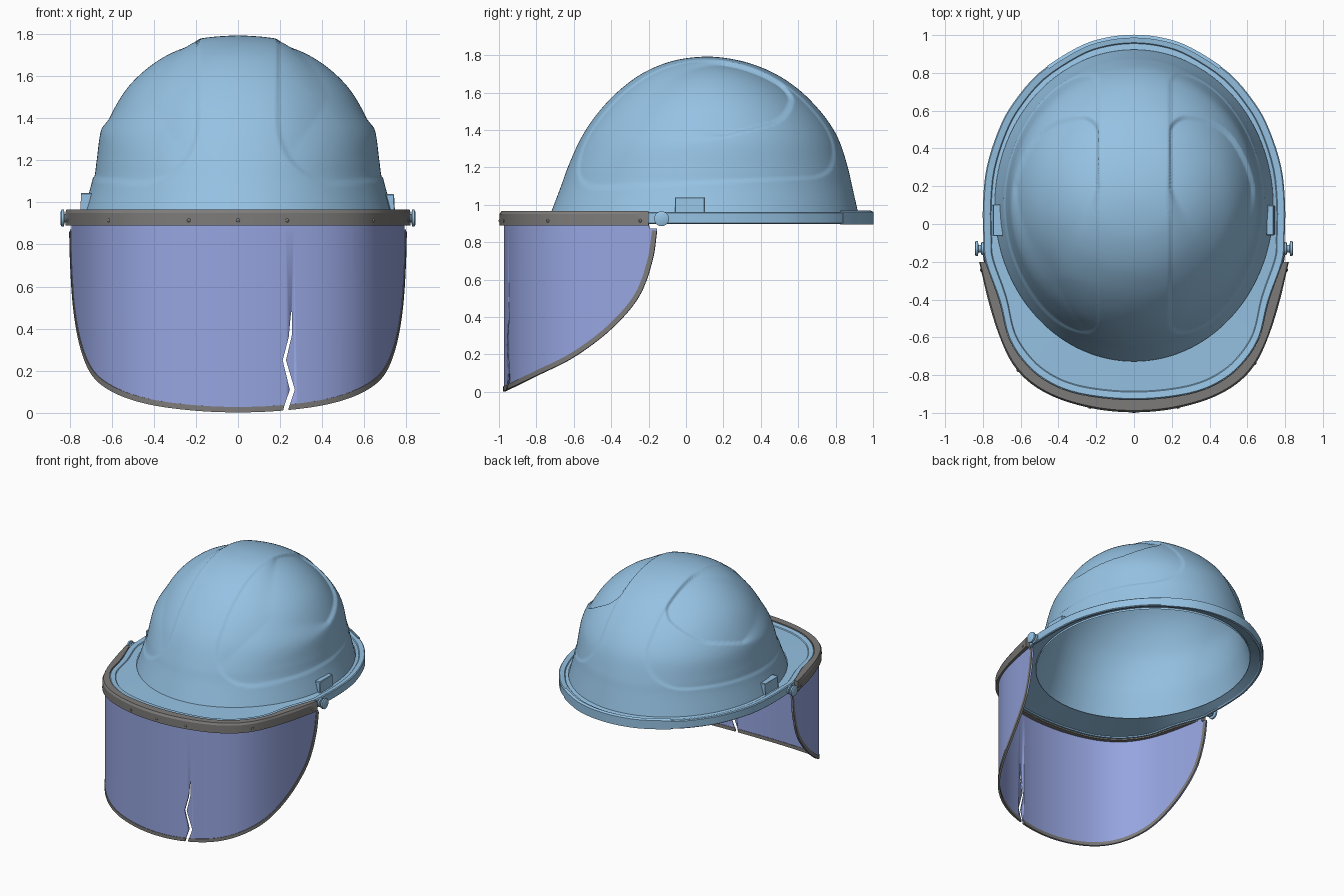
import bpy, bmesh, math
from mathutils import Vector

if "Cube" in bpy.data.objects:
    bpy.data.objects.remove(bpy.data.objects["Cube"])


def material(name, rgb):
    m = bpy.data.materials.new(name)
    m.diffuse_color = (*rgb, 1)
    m.use_nodes = True
    m.node_tree.nodes["Principled BSDF"].inputs["Base Color"].default_value = m.diffuse_color
    return m


BLUE = material("shell blue", (0.305, 0.545, 0.775))
VIOLET = material("visor violet", (0.305, 0.375, 0.745))
GREY = material("trim grey", (0.205, 0.2, 0.195))


def finish(name, bm, mat, angle=30, recalc=True):
    if recalc:
        bmesh.ops.recalc_face_normals(bm, faces=bm.faces)
    me = bpy.data.meshes.new(name)
    bm.to_mesh(me)
    bm.free()
    me.materials.append(mat)
    ob = bpy.data.objects.new(name, me)
    bpy.context.collection.objects.link(ob)
    bpy.ops.object.select_all(action='DESELECT')
    ob.select_set(True)
    bpy.context.view_layer.objects.active = ob
    bpy.ops.object.shade_smooth_by_angle(angle=math.radians(angle))
    return ob


def catmull(pts, n, after=None, closed=False):
    """Smooth curve through the points, n samples per span."""
    v = [Vector(p) for p in pts]
    if closed:
        v = [v[-1]] + v + [v[0], v[1]]
    else:
        v = [2 * v[0] - v[1]] + v
        v.append(Vector(after) if after else 2 * v[-1] - v[-2])
    out = []
    for a, b, c, d in zip(v, v[1:], v[2:], v[3:]):
        for k in range(n):
            t = k / n
            out.append(b + 0.5 * t * (c - a + t * (2 * a - 5 * b + 4 * c - d
                                                   + t * (3 * (b - c) + d - a))))
    return out if closed else out + [v[-2]]


def sweep(name, rows, mat, path_closed=False, ring_closed=True, angle=30):
    """Skin a list of cross-sections."""
    bm = bmesh.new()
    vs = [[bm.verts.new(p) for p in r] for r in rows]
    n = len(vs[0])
    for a, b in zip(vs, vs[1:] + ([vs[0]] if path_closed else [])):
        for j in range(n if ring_closed else n - 1):
            k = (j + 1) % n
            bm.faces.new((a[j], a[k], b[k], b[j]))
    if ring_closed and not path_closed:
        bm.faces.new(vs[0])
        bm.faces.new(vs[-1])
    return finish(name, bm, mat, angle)


def smooth(e0, e1, x):
    t = min(max((x - e0) / (e1 - e0), 0), 1)
    return t * t * (3 - 2 * t)


def corner(a, b, r):
    """Distance inside a rounded corner between two edges."""
    if a < r and b < r:
        return r - math.hypot(r - a, r - b)
    return min(a, b)


def mirrored(half):
    return half + [(-x, y) for x, y in reversed(half[:-1])]


# Dome: height, front y, back y, half width
LEVELS = [(.945, -.727, .923, .737), (1.1, -.668, .888, .693), (1.2, -.632, .865, .678),
          (1.34, -.57, .82, .658), (1.45, -.502, .757, .612), (1.55, -.42, .673, .55),
          (1.63, -.335, .585, .475), (1.70, -.237, .477, .382), (1.75, -.13, .36, .28),
          (1.78, -.02, .24, .165), (1.792, .115, .115, 0)]


def dome(name, per_span, segs, scale=1, drop=0, flip=False):
    rings = catmull(LEVELS, per_span, after=(1.78, .24, -.02, -.165))[:-1]
    bm = bmesh.new()
    rows = []
    for z, f, b, w in rings:
        c, h = (f + b) / 2, (b - f) / 2
        rows.append([bm.verts.new((w * scale * math.cos(t), c + h * scale * math.sin(t), z - drop))
                     for t in (2 * math.pi * i / segs for i in range(segs))])
    top = bm.verts.new((0, .115, 1.792 - drop))
    for a, b in zip(rows, rows[1:]):
        for i in range(segs):
            j = (i + 1) % segs
            bm.faces.new((a[i], a[j], b[j], b[i]))
    for i in range(segs):
        bm.faces.new((rows[-1][i], rows[-1][(i + 1) % segs], top))
    bm.normal_update()
    if flip:
        bmesh.ops.reverse_faces(bm, faces=bm.faces)
    else:
        # Recessed side panels with a deeper lobe, leaving a central ridge
        moves = []
        for v in bm.verts:
            x, y, z = abs(v.co.x), v.co.y, v.co.z
            side = x - .183
            panel = corner(side, z - 1.085 - .045 * (y + .5), .3)
            line = z - 1.25 - .256 * (y + .25)
            lobe = corner(corner(line, .58 - y, .12), side, .1)
            width = .016 + .3 * min(max((.2 - y) / .5, 0), 1)
            edge = smooth(0, .016, side) * smooth(0, width, lobe)
            moves.append((v, smooth(0, .016, panel) * (.007 + .017 * edge)))
        for v, d in moves:
            v.co -= v.normal * d
    return finish(name, bm, BLUE, 60, recalc=False)


dome("dome", 9, 320)
dome("dome_inside", 3, 64, .97, .025, True)

# Brim with a slight lip
BAND_IN = [(.787, -.2), (.712, -.41), (.66, -.61), (.565, -.75), (.455, -.837),
           (.33, -.89), (.17, -.92), (0, -.93)]
REAR = [(0, 1), (.16, .982), (.305, .93), (.503, .8), (.64, .64), (.716, .5), (.78, .3),
        (.80, .1), (.797, -.08)]
loop = REAR + BAND_IN
loop += [(-x, y) for x, y in reversed(loop[1:-1])]
outline = catmull(loop, 4, closed=True)


def brim_row(p):
    t = math.atan2((p.y - .098) / .825, p.x / .737)
    foot = Vector((.737 * math.cos(t), .098 + .825 * math.sin(t)))
    inw = (foot - p).normalized()
    under = Vector((foot.x * .97, .098 + (foot.y - .098) * .97))
    prof = [(foot, .957), (p + inw * .045, .952), (p + inw * .04, .958), (p + inw * .006, .962),
            (p, .956), (p, .902), (p + inw * .005, .897), (p + inw * .017, .897),
            (p + inw * .022, .905), (under, .935)]
    return [(q.x, q.y, z) for q, z in prof]


sweep("brim", [brim_row(p) for p in outline], BLUE, path_closed=True, ring_closed=False)

# Rear lip around the back of the brim
rear = sorted((p for p in outline if p.y > .82), key=lambda p: p.x)
rows = []
for p in rear:
    d = (p - Vector((0, .1))).normalized()
    a, b = p + d * .002, p - d * .016
    rows.append([(a.x, a.y, .895), (a.x, a.y, .962), (b.x, b.y, .97), (b.x, b.y, .895)])
sweep("rear_lip", rows, BLUE)

# Visor band
BAND_OUT = [(.82, -.2), (.768, -.42), (.71, -.6), (.643, -.74), (.545, -.845),
            (.4, -.925), (.2, -.98), (0, -.997)]
outer = catmull(mirrored(BAND_OUT), 6)
inner = catmull(mirrored(BAND_IN), 6)
rows = []
for o, i in zip(outer, inner):
    m = o.lerp(i, .15)
    rows.append([(o.x, o.y, .89), (o.x, o.y, .95), (m.x, m.y, .966),
                 (i.x, i.y, .967), (i.x, i.y, .89)])
sweep("visor_band", rows, GREY, angle=20)

# Rivets on the band
spots = [min(outer, key=lambda p: abs(p.x - x)) for x in (-.61, -.24, 0, .23, .64)]
spots += [Vector((s * .809, -.245)) for s in (-1, 1)]
for p in spots:
    bm = bmesh.new()
    bmesh.ops.create_uvsphere(bm, u_segments=10, v_segments=6, radius=.011)
    bmesh.ops.translate(bm, verts=bm.verts, vec=(p.x * .994, p.y * .994, .914))
    finish("rivet", bm, GREY)

# Visor sheet, following the band with a curved lower edge
HEM = catmull([(-.975, 0), (-.8, .085), (-.6, .185), (-.4, .335), (-.25, .51),
               (-.18, .70), (-.155, .86)], 10)


def hem(y):
    for a, b in zip(HEM, HEM[1:]):
        if y <= b.x:
            return max(a.y + (b.y - a.y) * (y - a.x) / (b.x - a.x), 0)
    return .86


half = [(.795, -.155)]
half += [tuple(Vector(o).lerp(Vector(i), .4)) for o, i in zip(BAND_OUT[1:], BAND_IN[1:])]
coarse = catmull(mirrored(half), 10)
path = []
for a, b in zip(coarse, coarse[1:]):
    steps = 6 if min(a.y, b.y) > -.23 else 1  # finer where the hem is steep
    path += [a.lerp(b, k / steps) for k in range(steps)]
path.append(coarse[-1])
edge, sheet = [], []
for k, p in enumerate(path):
    t = (path[min(k + 1, len(path) - 1)] - path[max(k - 1, 0)]).normalized()
    n = Vector((t.y, -t.x)) * .004
    z, top = hem(p.y), (.9 if p.y < -.195 else .872)
    a, b = p + n, p - n
    sheet.append([(a.x, a.y, top), (b.x, b.y, top), (b.x, b.y, z), (a.x, a.y, z)])
    edge.append((Vector((p.x, p.y, z)), Vector((t.x, t.y, 0)), Vector((n.x, n.y, 0)) * 1.8))
visor = sweep("visor", sheet, VIOLET)

# Edge trim along the visor hem
rows = []
for k, (p, t, n) in enumerate(edge):
    d = edge[min(k + 1, len(edge) - 1)][0] - edge[max(k - 1, 0)][0]
    run, rise = d.dot(t), d.z
    up = (Vector((0, 0, run)) - t * rise).normalized() * .026
    rows.append([p + n, p + n + up, p - n + up, p - n])
trim = sweep("visor_trim", rows, GREY)

# Crack cut through the visor and its trim
crack = [(.205, -.02), (.222, .04), (.246, .11), (.212, .25), (.241, .36), (.252, .48),
         (.257, .48), (.256, .37), (.228, .25), (.27, .11), (.24, .02), (.235, -.02)]
bm = bmesh.new()
face = bm.faces.new([bm.verts.new((x, -1.2, z)) for x, z in crack])
ext = bmesh.ops.extrude_face_region(bm, geom=[face])
bmesh.ops.translate(bm, verts=[g for g in ext["geom"] if isinstance(g, bmesh.types.BMVert)],
                    vec=(0, .5, 0))
cutter = finish("crack_cutter", bm, VIOLET)
cutter.hide_render = True
cutter.hide_set(True)
for ob in (visor, trim):
    mod = ob.modifiers.new("crack", 'BOOLEAN')
    mod.operation, mod.solver, mod.object = 'DIFFERENCE', 'EXACT', cutter

# Pivot knobs and accessory slots on both sides
for s in (-1, 1):
    prof = [(.785, .022), (.797, .034), (.808, .034), (.81, .02), (.824, .02),
            (.826, .04), (.838, .04), (.843, .03)]
    sweep("pivot_knob", [[(s * x, -.13 + r * math.cos(a), .925 + r * math.sin(a))
                          for a in (math.pi * i / 10 for i in range(20))] for x, r in prof], BLUE)
    bm = bmesh.new()
    bmesh.ops.create_cube(bm, size=1)
    for v in bm.verts:
        high = v.co.z > 0
        x = (.741 if high else .746) if v.co.x > 0 else (.7 if high else .726)
        v.co = (s * x, .02 + v.co.y * .16, .992 + v.co.z * .095)
    bmesh.ops.bevel(bm, geom=bm.edges[:], offset=.004, segments=1, affect='EDGES')
    finish("accessory_slot", bm, BLUE)
